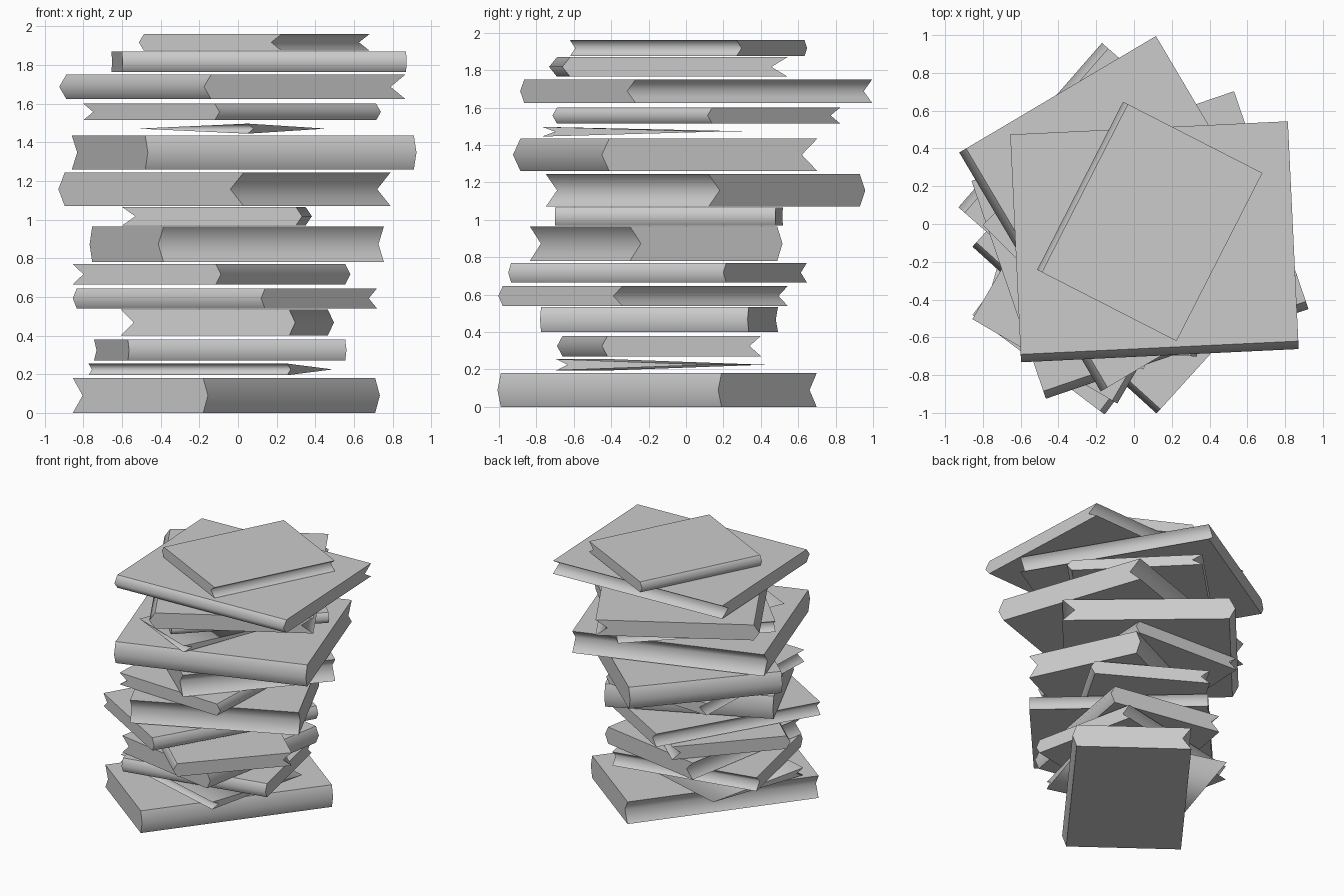
import bpy
import bmesh
from mathutils import Vector

default_cube = bpy.data.objects.get("Cube")
if default_cube:
    bpy.data.objects.remove(default_cube, do_unlink=True)

# One plain grey for every book
grey = bpy.data.materials.new("plain_grey")
grey.use_nodes = True
colour = (0.6, 0.6, 0.6, 1)
grey.diffuse_color = colour
grey.node_tree.nodes["Principled BSDF"].inputs["Base Color"].default_value = colour

BULGE = 0.036   # rounded spine, as a share of the cover depth
NOTCH = 0.075   # hollow page edge, as a share of the cover depth
FRONT_RIGHT, BACK_RIGHT, BACK_LEFT, FRONT_LEFT = range(4)


def make_book(name, bottom, top, front, right, depth, spine, taper=(1, 1, 1, 1)):
    """Rectangle from its front and right corners, spine on the chosen side.
    taper scales the thickness at: spine start, spine end, page end, page start."""
    front, right = Vector(front), Vector(right)
    along = (right - front).normalized()
    across = Vector((-along.y, along.x)) * depth
    corners = [front, right, right + across, front + across]
    start, end, page_end, page_start = corners[spine:] + corners[:spine]
    inward = page_start - start
    middle, half = (bottom + top) / 2, (top - bottom) / 2

    def level(bm, point, height, shift):
        p = point + inward * shift
        return bm.verts.new((p.x, p.y, middle + height * half))

    bm = bmesh.new()
    rings = []
    for s, p, ts, tp in ((start, page_start, taper[0], taper[3]),
                         (end, page_end, taper[1], taper[2])):
        rings.append([level(bm, s, -ts, 0), level(bm, p, -tp, 0),
                      level(bm, p, 0, -NOTCH * tp), level(bm, p, tp, 0),
                      level(bm, s, ts, 0), level(bm, s, 0, -BULGE * ts)])

    # Ends, covers, spine and page edge
    first, second = rings
    bm.faces.new(first)
    bm.faces.new(second[::-1])
    for i in range(6):
        j = (i + 1) % 6
        bm.faces.new((first[i], second[i], second[j], first[j]))

    # Only the spine ridge and page valley shade softly
    for edge in bm.edges:
        edge.smooth = False
    for i in (2, 5):
        bm.edges.get((first[i], second[i])).smooth = True
    for face in bm.faces:
        face.smooth = True
    bmesh.ops.remove_doubles(bm, verts=bm.verts, dist=0.0005)
    bmesh.ops.recalc_face_normals(bm, faces=bm.faces)

    mesh = bpy.data.meshes.new(name)
    bm.to_mesh(mesh)
    bm.free()
    mesh.materials.append(grey)
    book = bpy.data.objects.new(name, mesh)
    bpy.context.collection.objects.link(book)
    return book


# Bottom, top, front corner, right corner, cover depth, spine side
stack = [
    (0.0, 0.18, (-0.18, -0.99), (0.71, 0.19), 0.845, FRONT_RIGHT),
    (0.27, 0.38, (-0.57, -0.66), (0.555, -0.42), 0.84, FRONT_RIGHT),
    (0.40, 0.535, (0.265, -0.775), (0.465, 0.335), 0.885, FRONT_RIGHT),
    (0.54, 0.645, (0.14, -0.98), (0.72, -0.34), 1.315, FRONT_LEFT),
    (0.665, 0.77, (-0.115, -0.935), (0.555, 0.215), 0.857, FRONT_RIGHT),
    (0.78, 0.965, (-0.385, -0.835), (0.755, -0.3), 0.87, BACK_LEFT),
    (0.97, 1.065, (0.3, -0.7), (0.35, 0.48), 0.9, FRONT_RIGHT),
    (1.07, 1.245, (0.03, -0.75), (0.79, 0.12), 1.23, BACK_LEFT),
    (1.26, 1.435, (-0.48, -0.885), (0.91, -0.41), 1.176, FRONT_RIGHT),
    (1.515, 1.6, (-0.12, -0.69), (0.715, 0.14), 0.965, FRONT_RIGHT),
    (1.625, 1.75, (-0.14, -0.865), (0.865, -0.27), 1.47, FRONT_LEFT),
    (1.765, 1.87, (-0.6, -0.69), (0.87, -0.62), 1.165, FRONT_RIGHT),
    (1.875, 1.96, (0.225, -0.62), (0.68, 0.27), 0.8, BACK_LEFT),
]
for number, values in enumerate(stack, 1):
    make_book(f"book_{number:02d}", *values)

# Thin booklets that taper to nothing
make_book("low_booklet", 0.195, 0.255, (0.255, -0.695), (0.49, 0.125), 1.07,
          BACK_RIGHT, (0, 0, 1, 1))
make_book("high_booklet", 1.445, 1.497, (0.05, -0.77), (0.455, 0.16), 0.62,
          BACK_RIGHT, (0, 0, 0, 1))
